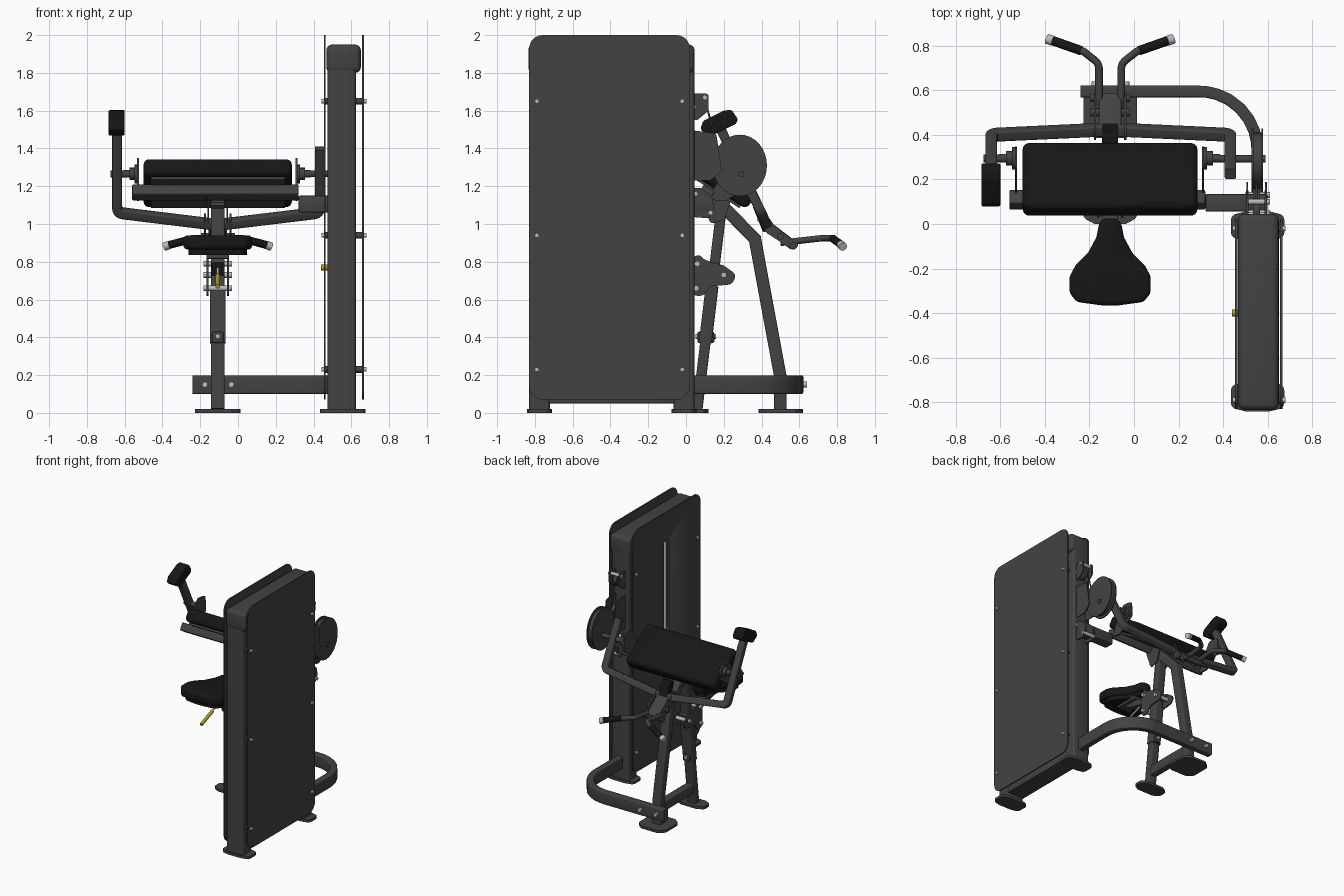
import bpy, bmesh, math
from mathutils import Vector as V

if "Cube" in bpy.data.objects:
    bpy.data.objects.remove(bpy.data.objects["Cube"])

def mat(name, c):
    m = bpy.data.materials.new(name)
    m.diffuse_color = (*c, 1)
    m.use_nodes = True
    m.node_tree.nodes["Principled BSDF"].inputs["Base Color"].default_value = m.diffuse_color
    return m

FRAME = mat("charcoal", (.055, .055, .055))
PAD = mat("black_vinyl", (.008, .008, .008))
STEEL = mat("bright_steel", (.5, .5, .5))
GOLD = mat("yellow_grip", (.45, .32, .02))
CX = -.107                                   # centre line of the seat side

def finish(name, bm, m):
    bmesh.ops.recalc_face_normals(bm, faces=bm.faces)
    me = bpy.data.meshes.new(name)
    bm.to_mesh(me); bm.free()
    ob = bpy.data.objects.new(name, me)
    bpy.context.collection.objects.link(ob)
    me.materials.append(m)
    bpy.ops.object.select_all(action='DESELECT')
    ob.select_set(True)
    bpy.context.view_layer.objects.active = ob
    bpy.ops.object.shade_smooth_by_angle(angle=math.radians(32))
    return ob

def fillet(pts, r, closed=False, n=5):
    pts = [V(p) for p in pts]
    out = []
    for i, p in enumerate(pts):
        if r == 0 or (not closed and i in (0, len(pts) - 1)):
            out.append(p); continue
        a, b = pts[i - 1] - p, pts[(i + 1) % len(pts)] - p
        ang = a.angle(b)
        d = min(r / math.tan(ang / 2), a.length * .48, b.length * .48)
        s, e = p + a.normalized() * d, p + b.normalized() * d
        c = p + (a.normalized() + b.normalized()).normalized() * (d / math.cos(ang / 2))
        rad = (s - c).length
        out += [c + (s - c).lerp(e - c, k / n).normalized() * rad for k in range(n + 1)]
    return out

def prism(name, pts, vec, m=FRAME, r=0, bev=0, seg=3):
    """Closed outline with rounded corners, extruded along vec."""
    bm = bmesh.new()
    f = bm.faces.new([bm.verts.new(p) for p in fillet(pts, r, True)])
    ex = bmesh.ops.extrude_face_region(bm, geom=[f])
    bmesh.ops.translate(bm, vec=V(vec), verts=[g for g in ex['geom'] if isinstance(g, bmesh.types.BMVert)])
    bmesh.ops.recalc_face_normals(bm, faces=bm.faces)
    if bev:
        ed = [e for e in bm.edges if e.calc_face_angle(0) > .7]
        bmesh.ops.bevel(bm, geom=ed, offset=bev, segments=seg, profile=.5, affect='EDGES')
    return finish(name, bm, m)

def plate(name, yz, x0, x1, r=0, m=FRAME, bev=0, seg=3):
    return prism(name, [(x0, y, z) for y, z in yz], (x1 - x0, 0, 0), m, r, bev, seg)

def box(name, a, b, m=FRAME, bev=.004, seg=2):
    return plate(name, [(a[1], a[2]), (b[1], a[2]), (b[1], b[2]), (a[1], b[2])], a[0], b[0], 0, m, bev, seg)

def bar(name, pts, w, h=None, up=(0, 0, 1), m=FRAME, bend=0):
    """Mitred sweep: rounded rectangle w x h, or a round rod of diameter w."""
    if h is None:
        prof = [(w / 2 * math.cos(k * math.pi / 8), w / 2 * math.sin(k * math.pi / 8)) for k in range(16)]
    else:
        a, b = w / 2, h / 2
        prof = [(p.x, p.y) for p in fillet([(-a, -b, 0), (a, -b, 0), (a, b, 0), (-a, b, 0)], min(w, h) * .15, True, 3)]
    path = fillet(pts, bend, False, 8)
    bm = bmesh.new(); rings = []
    for i, p in enumerate(path):
        d1 = (path[min(i + 1, len(path) - 1)] - p).normalized()
        d0 = (p - path[i - 1]).normalized() if i else d1
        if i == len(path) - 1: d1 = d0
        mid = (d0 + d1).normalized()
        side = d0.cross(V(up)).normalized(); n = side.cross(d0)
        ring = []
        for u, v in prof:
            o = side * u + n * v
            ring.append(bm.verts.new(p + o - d0 * (o.dot(mid) / d0.dot(mid))))
        rings.append(ring)
    for r0, r1 in zip(rings, rings[1:]):
        for k in range(len(prof)):
            j = (k + 1) % len(prof)
            bm.faces.new((r0[k], r0[j], r1[j], r1[k]))
    bm.faces.new(rings[0]); bm.faces.new(rings[-1])
    return finish(name, bm, m)

def rod(name, a, b, d, m=FRAME):
    ax = V(b) - V(a)
    return bar(name, [a, b], d, up=(0, 0, 1) if abs(ax.z) < .9 * ax.length else (1, 0, 0), m=m)

# tower: shrouds, uprights, caps, feet
rect = [(-.83, .07), (.02, .07), (.02, 2), (-.83, 2)]
plate("outer_shroud", rect, .656, .666, .07)
inner = plate("inner_shroud", rect, .454, .464, .07)
slot = box("slot_cutter", (.43, -.45, .25), (.49, -.37, 1.77), bev=0)
slot.hide_render = True; slot.display_type = 'WIRE'
cut = inner.modifiers.new("slot", 'BOOLEAN'); cut.object = slot; cut.solver = 'EXACT'
for nm, y in (("front", -.775), ("rear", -.01)):
    bar(nm + "_upright", [(.55, y, .02), (.55, y, 1.9)], .15, .11, up=(0, 1, 0))
    prism(nm + "_tower_foot", [(x, y + s, 0) for x, s in ((.435, -.05), (.5, -.066), (.61, -.066), (.675, -.05), (.675, .05), (.61, .066), (.5, .066), (.435, .05))],
          (0, 0, .02), r=.03)
    for z in (.23, .94, 1.65):
        yb = -.79 if nm == "front" else -.02
        rod("shroud_standoff", (.464, yb, z), (.656, yb, z), .035)
        rod("shroud_bolt", (.442, yb, z), (.68, yb, z), .024, STEEL)
box("tower_top_cap", (.468, -.835, 1.8), (.65, .045, 1.95), bev=.03, seg=4)
box("tower_base_beam", (.49, -.74, .05), (.62, -.06, .11))

# weight stack
for i in range(16):
    z = .2 + i * .05
    box("weight_plate", (.495, -.58, z), (.61, -.24, z + .046))
for y in (-.52, -.3):
    rod("guide_rod", (.55, y, .1), (.55, y, 1.85), .022, STEEL)
rod("selector_pin", (.44, -.40, .77), (.5, -.40, .77), .032, GOLD)

# curved base tube
bar("base_tube", [(.553, .02, .15), (.553, .595, .15), (-.24, .595, .15)], .052, .098, bend=.26)
for x in (-.175, -.035):
    rod("base_bolt", (x, .56, .15), (x, .64, .15), .03, STEEL)

# central frame: post, rear leg, feet
bar("front_post", [(CX, .06, .02), (CX, .195, 1.14)], .055, .072, up=(1, 0, 0))
bar("post_sleeve", [(CX, .102, .37), (CX, .138, .67)], .068, .084, up=(1, 0, 0))
bar("rear_leg", [(CX, .5, .02), (CX, .5, .19), (CX, .365, .92), (CX, .17, 1.12)], .066, .072, up=(1, 0, 0))
bar("lower_brace", [(CX, .06, .14), (CX, .5, .14)], .06, .08)
for nm, y0, y1 in (("front", 0, .12), ("rear", .385, .62)):
    s = min(.08, (y1 - y0) * .45)
    prism(nm + "_foot", [(CX - .12, y0 + s * .5, 0), (CX - .07, y0, 0), (CX + .07, y0, 0), (CX + .12, y0 + s * .5, 0),
          (CX + .12, y1 - s * .5, 0), (CX + .07, y1, 0), (CX - .07, y1, 0), (CX - .12, y1 - s * .5, 0)], (0, 0, .02), r=.025)
for x in (CX - .05, CX + .05):
    plate("head_gusset", [(.13, 1.0), (.2, 1.02), (.24, 1.13), (.12, 1.2), (.08, 1.14)], x - .004, x + .004, .02)
box("post_stop", (CX - .03, .06, .37), (CX + .03, .15, .43), bev=.01)
rod("post_bolt", (CX, .05, .405), (CX, .16, .405), .026, STEEL)

# seat with carriage and adjusting lever
half = [(.025, .045), (-.06, .062), (-.13, .1), (-.185, .155), (-.235, .182), (-.31, .182), (-.35, .15), (-.365, .04)]
seat = [(CX + w, y, .865) for y, w in half] + [(CX - w, y, .865) for y, w in reversed(half)]
prism("seat", seat, (0, 0, .075), PAD, r=.04, bev=.022, seg=4)
base = [(CX + (p[0] - CX) * .85, -.16 + (p[1] + .16) * .85, .835) for p in seat]
prism("seat_base", base, (0, 0, .032), PAD, r=.03)
for x in (CX - .054, CX + .054):
    plate("seat_carriage_plate", [(.03, .62), (.09, .62), (.13, .67), (.24, .68), (.27, .73), (.2, .78), (.1, .81), (.07, .84), (.03, .82)],
          x - .005, x + .005, .03)
bar("seat_arm", [(CX, .2, .74), (CX, .06, .76), (CX, -.17, .82)], .05, .07, up=(1, 0, 0))
box("seat_mount", (CX - .06, -.25, .815), (CX + .06, -.05, .84))
for y, z in ((.055, .66), (.06, .79), (.2, .73)):
    rod("carriage_pivot", (CX - .075, y, z), (CX + .075, y, z), .03, STEEL)
rod("seat_lever", (CX, -.02, .78), (CX, -.19, .72), .014, STEEL)
rod("seat_lever_grip", (CX, -.17, .725), (CX, -.31, .67), .026, GOLD)

# arm pad, sloping down to the back
c, s = math.cos(math.radians(33)), math.sin(math.radians(33))
def tilt(u, v): return (.2 + u * c + v * s, 1.215 - u * s + v * c)
plate("arm_pad", [tilt(-.175, -.05), tilt(.175, -.05), tilt(.175, .052), tilt(-.175, .052)], -.5, .285, 0, PAD, .03, 5)
plate("pad_backing", [tilt(-.14, -.065), tilt(.14, -.065), tilt(.14, -.045), tilt(-.14, -.045)], -.46, .25)
plate("pad_cross_beam", [tilt(-.085, -.12), tilt(-.015, -.12), tilt(-.015, -.06), tilt(-.085, -.06)], -.56, .32, 0, bev=.006)
for x, d in ((-.53, -1), (.31, 1)):
    plate("pad_side_plate", [(.11, 1.13), (.21, 1.12), (.35, 1.22), (.34, 1.34), (.25, 1.35)], x - .005, x + .005, .025)
    for w, dia in ((.018, .1), (.045, .066), (.075, .04)):
        rod("bearing_hub", (x, .295, 1.265), (x + d * w, .295, 1.265), dia)

# tower brackets, pulleys, cam
box("tower_support_beam", (.32, .055, 1.06), (.6, .135, 1.15), bev=.008)
for x in (.508, .592):
    plate("beam_bracket", [(.0, 1.04), (.12, 1.03), (.15, 1.08), (.14, 1.14), (.08, 1.19), (.0, 1.19)], x - .006, x + .006, .015)
    plate("pulley_guard", [(.0, 1.23), (.13, 1.23), (.19, 1.28), (.16, 1.48), (.0, 1.5)], x - .004, x + .004, .02)
    plate("upper_pulley_bracket", [(.0, 1.56), (.06, 1.55), (.12, 1.6), (.12, 1.69), (.0, 1.69)], x - .006, x + .006, .015)
rod("upper_pulley", (.535, .06, 1.62), (.565, .06, 1.62), .11)
rod("lower_pulley", (.535, .09, 1.36), (.565, .09, 1.36), .14)
for y, z in ((.1, 1.67), (.04, 1.62), (.05, 1.16), (.13, 1.06)):
    rod("bracket_bolt", (.5, y, z), (.61, y, z), .026, STEEL)
def cam(r): return [(.285 + r * .97 * math.cos(k * math.pi / 16), 1.31 + r * 1.1 * math.sin(k * math.pi / 16)) for k in range(32)]
plate("cam_rim", cam(.13), .53, .575)
for x in (.528, .572):
    plate("cam_flange", cam(.148), x, x + .008)
rod("cam_axle", (.31, .292, 1.265), (.59, .292, 1.265), .034)
rod("cable", (.55, .11, 1.62), (.55, .17, 1.40), .01)

# swinging arm with counterweight
bar("swing_arm", [(-.64, .185, 1.5), (-.64, .4, 1.06), (CX, .425, .995), (.433, .4, 1.06), (.433, .225, 1.4)],
    .052, .05, up=(0, .9, .43), bend=.035)
plate("counterweight", [(.075, 1.5), (.13, 1.465), (.265, 1.53), (.275, 1.555), (.24, 1.605), (.2, 1.6), (.09, 1.545)], -.685, -.6, .02, PAD, .008)
rod("left_axle", (-.675, .295, 1.265), (-.54, .295, 1.265), .036)

# handle carrier and handles
for x in (CX - .068, CX + .068):
    plate("carrier_plate", [(.37, 1.03), (.42, 1.06), (.47, .99), (.6, .89), (.57, .86), (.43, .95)], x - .005, x + .005, .015)
plate("carrier_block", [(.35, 1.1), (.4, 1.11), (.46, .99), (.41, .95)], CX - .035, CX + .035, .012, PAD)
bar("handle_neck", [(CX, .42, 1.0), (CX, .57, .885)], .05, .1, up=(1, 0, 0))
for y, z in ((.5, .935), (.565, .885)):
    rod("carrier_cross_pin", (CX - .09, y, z), (CX + .09, y, z), .035)
for d in (-1, 1):
    def P(x, y, z): return (CX + d * x, y, z)
    bar("handle", [P(.05, .5, .9), P(.05, .72, .925), P(.12, .775, .925), P(.23, .815, .9)], .034, bend=.05)
    rod("handle_grip", P(.13, .778, .922), P(.255, .822, .89), .042, PAD)
    rod("handle_end_cap", P(.255, .822, .89), P(.283, .831, .88), .045, STEEL)
